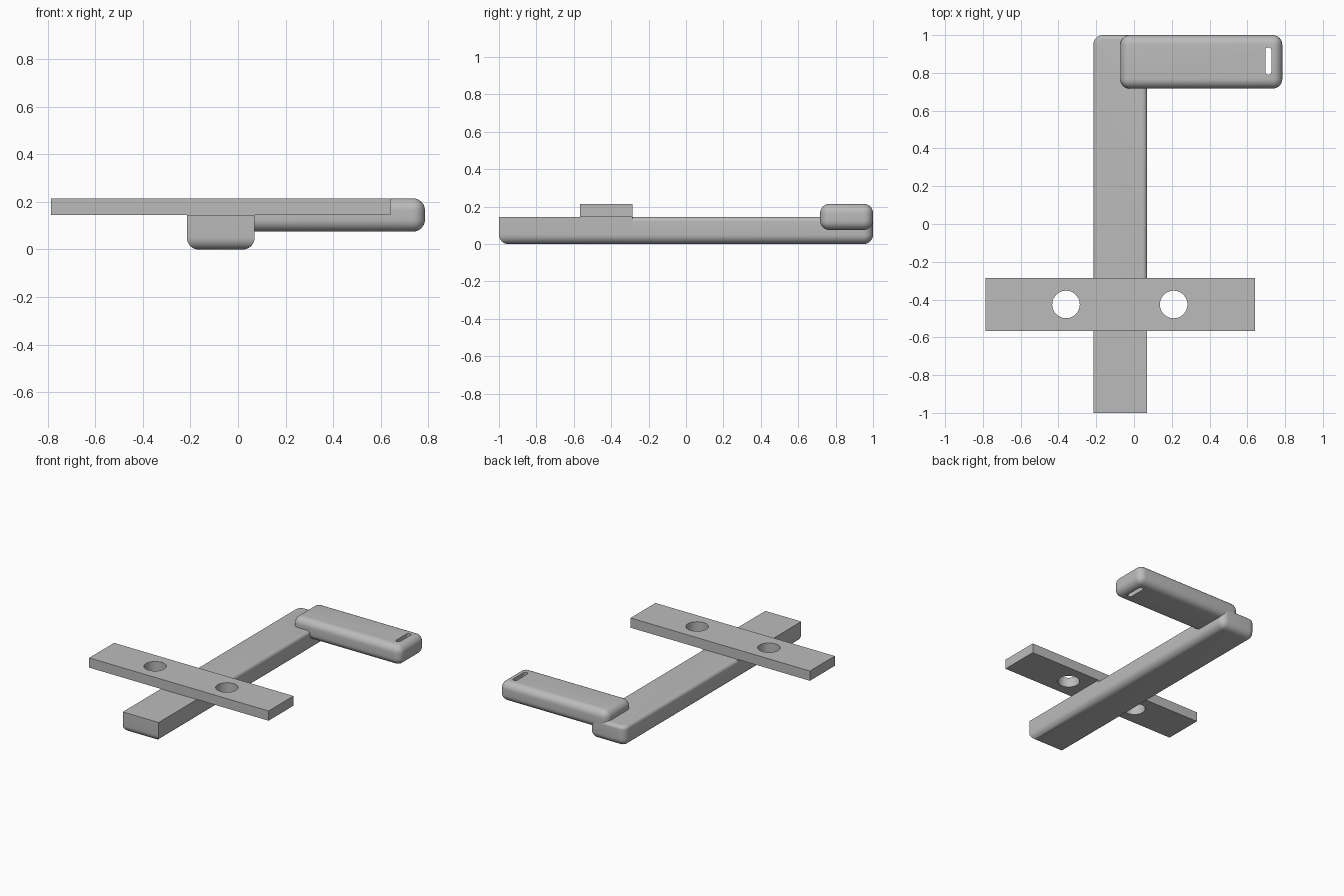
import bpy, bmesh, math
from mathutils import Matrix, Vector

cube = bpy.data.objects.get("Cube")
if cube:
    bpy.data.objects.remove(cube, do_unlink=True)

grey = bpy.data.materials.new("plain_grey")
grey.use_nodes = True
colour = (0.5, 0.5, 0.5, 1)
grey.diffuse_color = colour
grey.node_tree.nodes["Principled BSDF"].inputs["Base Color"].default_value = colour

BIG, SMALL = 0.05, 0.025
SEAM = -0.285


def box(lo, hi):
    lo, hi = Vector(lo), Vector(hi)
    bm = bmesh.new()
    bmesh.ops.create_cube(bm, size=1, matrix=Matrix.Translation((lo + hi) / 2)
                          @ Matrix.Diagonal((*(hi - lo), 1)))
    return bm


def round_edges(bm, radius, rule):
    """Round the edges whose two ends satisfy the rule."""
    edges = [e for e in bm.edges if rule(e.verts[0].co, e.verts[1].co)]
    bmesh.ops.bevel(bm, geom=edges, offset=radius, segments=8, profile=0.5,
                    affect='EDGES', clamp_overlap=True)


def finish(name, bm):
    mesh = bpy.data.meshes.new(name)
    bmesh.ops.recalc_face_normals(bm, faces=bm.faces)
    bm.to_mesh(mesh)
    bm.free()
    obj = bpy.data.objects.new(name, mesh)
    bpy.context.collection.objects.link(obj)
    mesh.materials.append(grey)
    return obj


def cut(obj, bm):
    """Cut a hole through the object, then discard the cutter."""
    cutter = finish("hole_cutter", bm)
    cutter.hide_render = True
    mod = obj.modifiers.new("hole", 'BOOLEAN')
    mod.operation, mod.solver, mod.object = 'DIFFERENCE', 'EXACT', cutter
    bpy.context.view_layer.objects.active = obj
    bpy.ops.object.modifier_apply(modifier=mod.name)
    bpy.data.objects.remove(cutter, do_unlink=True)


def smooth(obj):
    bpy.ops.object.select_all(action='DESELECT')
    obj.select_set(True)
    bpy.context.view_layer.objects.active = obj
    bpy.ops.object.shade_smooth_by_angle(angle=math.radians(30))


def near(a, b, axis, value):
    return abs(a[axis] - value) < 0.001 and abs(b[axis] - value) < 0.001


TOP = 0.145

# Front of the beam: square on top, rounded underneath
bm = box((-0.215, -1, 0), (0.07, SEAM, TOP))
round_edges(bm, BIG, lambda a, b: near(a, b, 2, 0) and not near(a, b, 1, SEAM))
front_beam = finish("front_beam", bm)

# Rear of the beam: rounded all along, with a softer top edge
bm = box((-0.215, SEAM, 0), (0.07, 1, TOP))
round_edges(bm, BIG, lambda a, b: not near(a, b, 1, SEAM) and not near(a, b, 2, TOP)
            and (near(a, b, 2, 0) or near(a, b, 1, 1)))
round_edges(bm, SMALL, lambda a, b: near(a, b, 2, TOP) and not near(a, b, 1, SEAM))
seam_faces = [f for f in bm.faces if all(abs(v.co.y - SEAM) < 0.001 for v in f.verts)]
bmesh.ops.delete(bm, geom=seam_faces, context='FACES')
rear_beam = finish("rear_beam", bm)

# Handle with a slot near its outer end
bm = box((-0.072, 0.717, 0.075), (0.785, 1, 0.215))
round_edges(bm, BIG, lambda a, b: True)
handle = finish("handle", bm)
bm = box((0.695, 0.79, 0), (0.727, 0.935, 0.3))
round_edges(bm, 0.0155, lambda a, b: abs(a.z - b.z) > 0.1)
cut(handle, bm)

# Cross plate with two round holes
plate = finish("cross_plate", box((-0.785, -0.567, TOP), (0.64, SEAM, 0.215)))
for x in (-0.36, 0.21):
    bm = bmesh.new()
    bmesh.ops.create_cone(bm, cap_ends=True, segments=48, radius1=0.073, radius2=0.073,
                          depth=0.4, matrix=Matrix.Translation((x, -0.426, 0.18)))
    cut(plate, bm)

for part in (front_beam, rear_beam, handle, plate):
    smooth(part)
